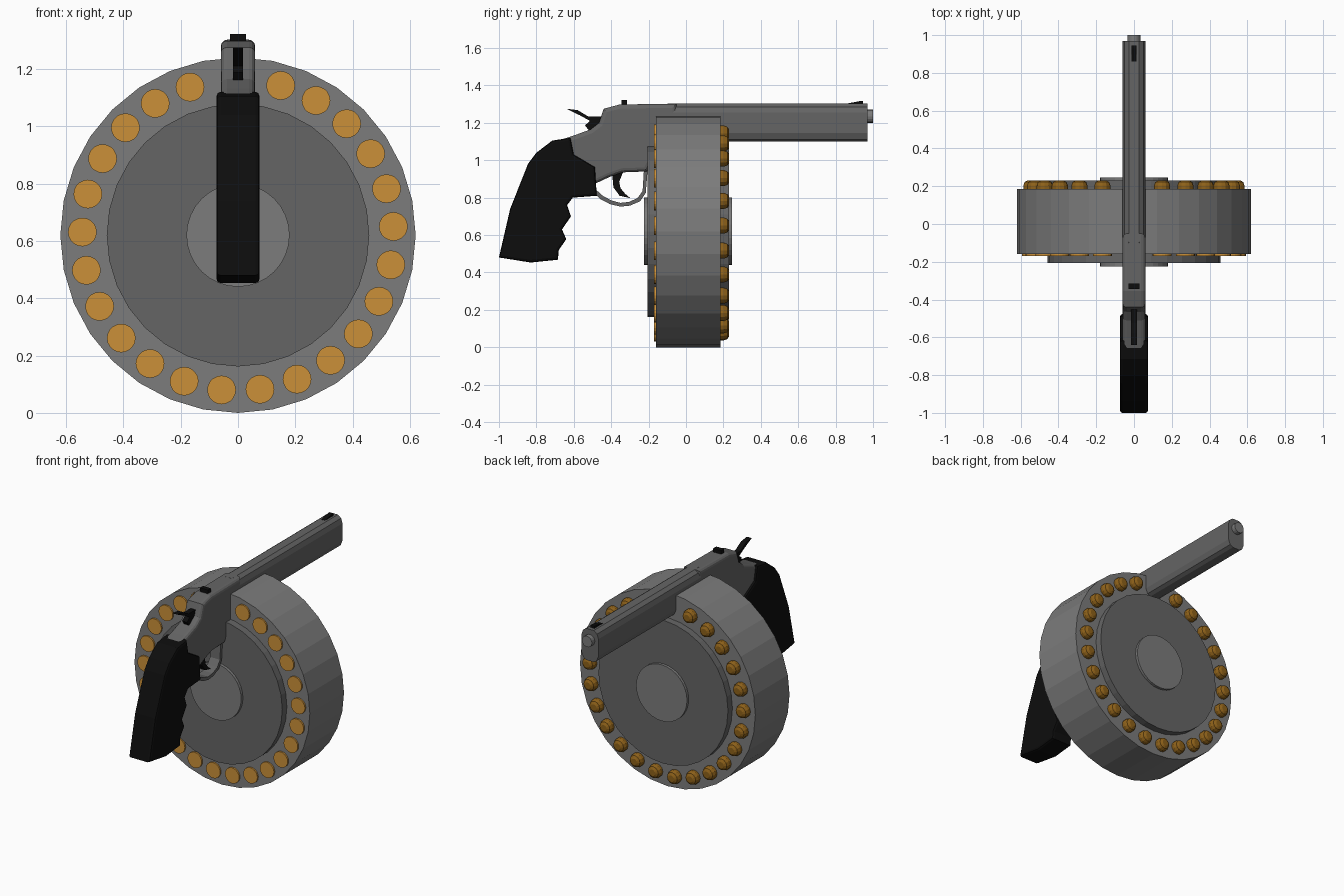
import bpy, bmesh, math

if "Cube" in bpy.data.objects:
    bpy.data.objects.remove(bpy.data.objects["Cube"])

def material(name, r, g, b):
    m = bpy.data.materials.new(name)
    m.diffuse_color = (r, g, b, 1)
    m.use_nodes = True
    m.node_tree.nodes["Principled BSDF"].inputs["Base Color"].default_value = m.diffuse_color
    return m

STEEL = material("steel", .2, .2, .2)
DARK_STEEL = material("dark_steel", .13, .13, .13)
BLACK = material("black", .004, .004, .004)
BRASS = material("brass", .6, .28, .04)
LEAD = material("bullet_bronze", .27, .12, .01)

def finish(name, bm, mat):
    bmesh.ops.recalc_face_normals(bm, faces=bm.faces[:])
    me = bpy.data.meshes.new(name)
    bm.to_mesh(me)
    bm.free()
    me.materials.append(mat)
    ob = bpy.data.objects.new(name, me)
    bpy.context.collection.objects.link(ob)
    return ob

def prism(name, pts, a, b, mat, axis="x", bevel=0, segments=2):
    """Extrude a (y,z) profile along x, or an (x,z) profile along y."""
    bm = bmesh.new()
    place = (lambda p, d: (d, p[0], p[1])) if axis == "x" else (lambda p, d: (p[0], d, p[1]))
    lo = [bm.verts.new(place(p, a)) for p in pts]
    hi = [bm.verts.new(place(p, b)) for p in pts]
    caps = [bm.faces.new(lo), bm.faces.new(hi[::-1])]
    n = len(pts)
    for i in range(n):
        j = (i + 1) % n
        bm.faces.new((lo[j], lo[i], hi[i], hi[j]))
    bmesh.ops.recalc_face_normals(bm, faces=bm.faces[:])
    if bevel:
        edges = list({e for f in caps for e in f.edges})
        bmesh.ops.bevel(bm, geom=edges, offset=bevel, segments=segments,
                        profile=.5, affect='EDGES', clamp_overlap=True)
    return finish(name, bm, mat)

def lathe(name, profile, mat, centre=(0, 0), sides=32):
    """Spin (radius, y) rings about an axis parallel to y."""
    bm = bmesh.new()
    rings = []
    for r, y in profile:
        rings.append([bm.verts.new((centre[0] + r * math.sin(2 * math.pi * i / sides), y,
                                    centre[1] + r * math.cos(2 * math.pi * i / sides)))
                      for i in range(sides)])
    for p, q in zip(rings, rings[1:]):
        for i in range(sides):
            j = (i + 1) % sides
            bm.faces.new((p[i], p[j], q[j], q[i]))
    bm.faces.new(rings[0][::-1])
    bm.faces.new(rings[-1])
    return finish(name, bm, mat)

# Oversized drum with stepped plates
C = (0, .62)
lathe("drum", [(.62, -.16), (.62, .185)], STEEL, C)
lathe("drum_plate", [(.458, -.207), (.458, .23)], DARK_STEEL, C)
lathe("drum_hub", [(.18, -.225), (.18, .247)], STEEL, C)

# Ring of cartridges, leaving the gap under the frame
for i in range(24):
    a = math.radians(15.9 + 14.18 * i)
    c = (.543 * math.sin(a), C[1] + .543 * math.cos(a))
    lathe(f"cartridge_case_{i + 1}", [(.05, -.17), (.05, -.12)], BRASS, c, 20)
    lathe(f"bullet_{i + 1}", [(.043, .15), (.043, .203), (.036, .222), (.02, .231)],
          LEAD, c, 12)

# Barrel with rounded section, and muzzle
half = [(.025, 1.10), (.047, 1.112), (.06, 1.145), (.06, 1.255), (.05, 1.285), (.027, 1.302)]
barrel = half + [(-x, z) for x, z in reversed(half)]
prism("barrel", barrel, -.1, .97, DARK_STEEL, axis="y")
lathe("muzzle", [(.035, .9), (.035, 1.0)], STEEL, (0, 1.235), 16)

# Frame
frame = [(-.7, 1.10), (-.6, 1.132), (-.51, 1.165), (-.465, 1.20), (-.44, 1.275),
         (-.355, 1.298), (-.05, 1.302), (-.05, 1.10), (-.15, 1.05), (-.21, .94),
         (-.34, .935), (-.41, .91), (-.485, .875), (-.56, .9), (-.68, 1.0)]
prism("frame", frame, -.06, .06, DARK_STEEL, bevel=.022, segments=3)

# Grip with finger notches
grip = [(-1.0, .48), (-.83, .453), (-.685, .468), (-.68, .52), (-.64, .578), (-.663, .63),
        (-.615, .70), (-.636, .76), (-.605, .80), (-.477, .81), (-.487, .963),
        (-.6, 1.03), (-.618, 1.12), (-.715, 1.105), (-.8, 1.04), (-.845, .98), (-.94, .74)]
prism("grip", grip, -.075, .075, BLACK, bevel=.014)

# Trigger guard band
outer = [(-.49, .825), (-.455, .79), (-.406, .765), (-.35, .752), (-.3, .757),
         (-.246, .78), (-.215, .825), (-.205, .95)]
inner = [(-.49, .85), (-.445, .81), (-.4, .785), (-.35, .772), (-.305, .777),
         (-.26, .797), (-.232, .835), (-.225, .95)]
prism("trigger_guard", outer + inner[::-1], -.035, .035, DARK_STEEL)

# Trigger and hammer
trigger = [(-.395, .93), (-.388, .855), (-.355, .81), (-.297, .797), (-.325, .82),
           (-.35, .85), (-.357, .885), (-.335, .94)]
prism("trigger", trigger, -.016, .016, BLACK)
hammer = [(-.64, 1.275), (-.58, 1.268), (-.525, 1.235), (-.44, 1.235), (-.44, 1.17),
          (-.52, 1.16), (-.54, 1.187), (-.513, 1.21), (-.567, 1.24)]
prism("hammer", hammer, -.017, .017, BLACK)

# Sights
prism("front_sight", [(.855, 1.29), (.86, 1.303), (.93, 1.316), (.945, 1.316), (.945, 1.29)],
      -.014, .014, BLACK)
prism("rear_sight", [(-.345, 1.28), (-.345, 1.322), (-.315, 1.322), (-.315, 1.28)],
      -.028, .028, BLACK)
